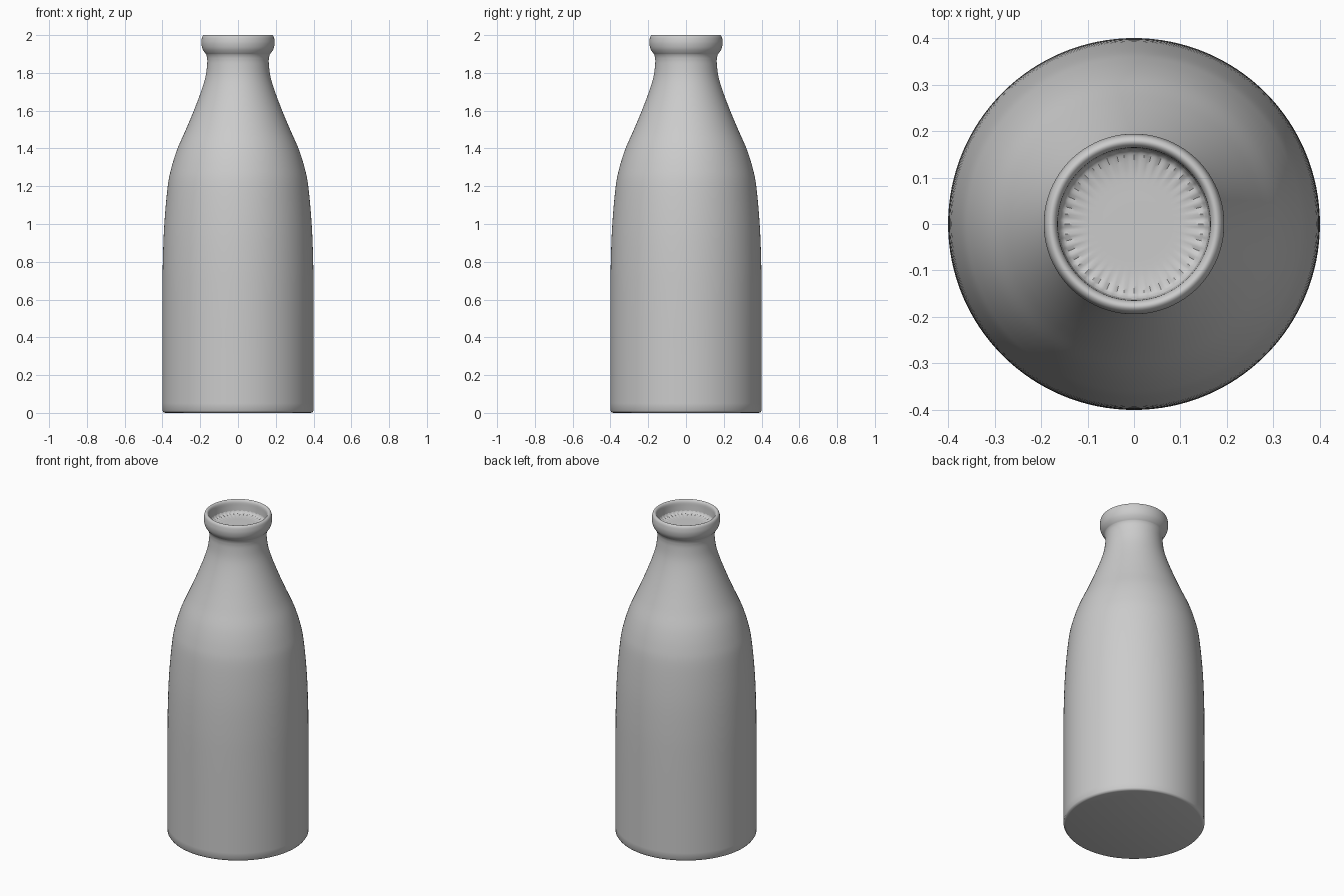
import bpy, bmesh, math
from mathutils import Vector

if "Cube" in bpy.data.objects:
    bpy.data.objects.remove(bpy.data.objects["Cube"])

SEG = 128


def smooth_path(pts, steps=5):
    """Catmull-Rom curve through (r, z) points."""
    p = [Vector(q) for q in [pts[0]] + pts + [pts[-1]]]
    out = []
    for i in range(1, len(p) - 2):
        a, b, c, d = p[i - 1:i + 3]
        for s in range(steps):
            t = s / steps
            out.append(0.5 * (2 * b + (c - a) * t + (2 * a - 5 * b + 4 * c - d) * t * t
                              + (3 * b - a - 3 * c + d) * t ** 3))
    return out + [p[-1]]


def lathe(name, profile, ripple=None):
    """Spin a profile whose first and/or last radius may be 0."""
    bm = bmesh.new()
    rings = []
    for r, z in profile:
        if r < 1e-5:
            rings.append([bm.verts.new((0, 0, z))] * SEG)
            continue
        ring = []
        for k in range(SEG):
            a = math.tau * k / SEG
            dz = ripple(r, a) if ripple else 0
            ring.append(bm.verts.new((r * math.cos(a), r * math.sin(a), z + dz)))
        rings.append(ring)
    for lo, hi in zip(rings, rings[1:]):
        for k in range(SEG):
            n = (k + 1) % SEG
            quad = list(dict.fromkeys((lo[k], lo[n], hi[n], hi[k])))
            bm.faces.new(quad)
    me = bpy.data.meshes.new(name)
    bm.to_mesh(me)
    bm.free()
    ob = bpy.data.objects.new(name, me)
    bpy.context.collection.objects.link(ob)
    bpy.ops.object.select_all(action='DESELECT')
    ob.select_set(True)
    bpy.context.view_layer.objects.active = ob
    bpy.ops.object.shade_smooth_by_angle(angle=math.radians(40))
    return ob


# Bottle: base, body, shoulder and neck
base = [(0, 0), (0.385, 0), (0.394, 0.003)]
body = smooth_path([(0.4, 0.012), (0.4, 0.3), (0.4, 0.6), (0.398, 0.8), (0.39, 1.0),
                    (0.372, 1.2), (0.352, 1.3), (0.32, 1.4), (0.276, 1.5), (0.234, 1.6),
                    (0.196, 1.7), (0.172, 1.78), (0.163, 1.85), (0.164, 1.88)])
# Rolled lip, then down the inside of the mouth
lip = smooth_path([(0.168, 1.898), (0.178, 1.91), (0.189, 1.93), (0.194, 1.955), (0.193, 1.975),
                   (0.189, 1.992), (0.18, 2.0), (0.171, 1.997), (0.165, 1.985),
                   (0.163, 1.96), (0.16, 1.925), (0.155, 1.90)], 3)
lathe("bottle", base + [tuple(v) for v in body + lip])


# Recessed cap with a pleated edge
def pleats(r, a):
    w = min(max((r - 0.105) / 0.04, 0), 1)
    return 0.0025 * w * math.cos(40 * a)


cap = smooth_path([(0.161, 1.935), (0.155, 1.926), (0.145, 1.921), (0.125, 1.917),
                   (0.1, 1.915), (0.05, 1.915), (0, 1.915)], 3)
lathe("pleated_cap", [tuple(v) for v in cap], pleats)
